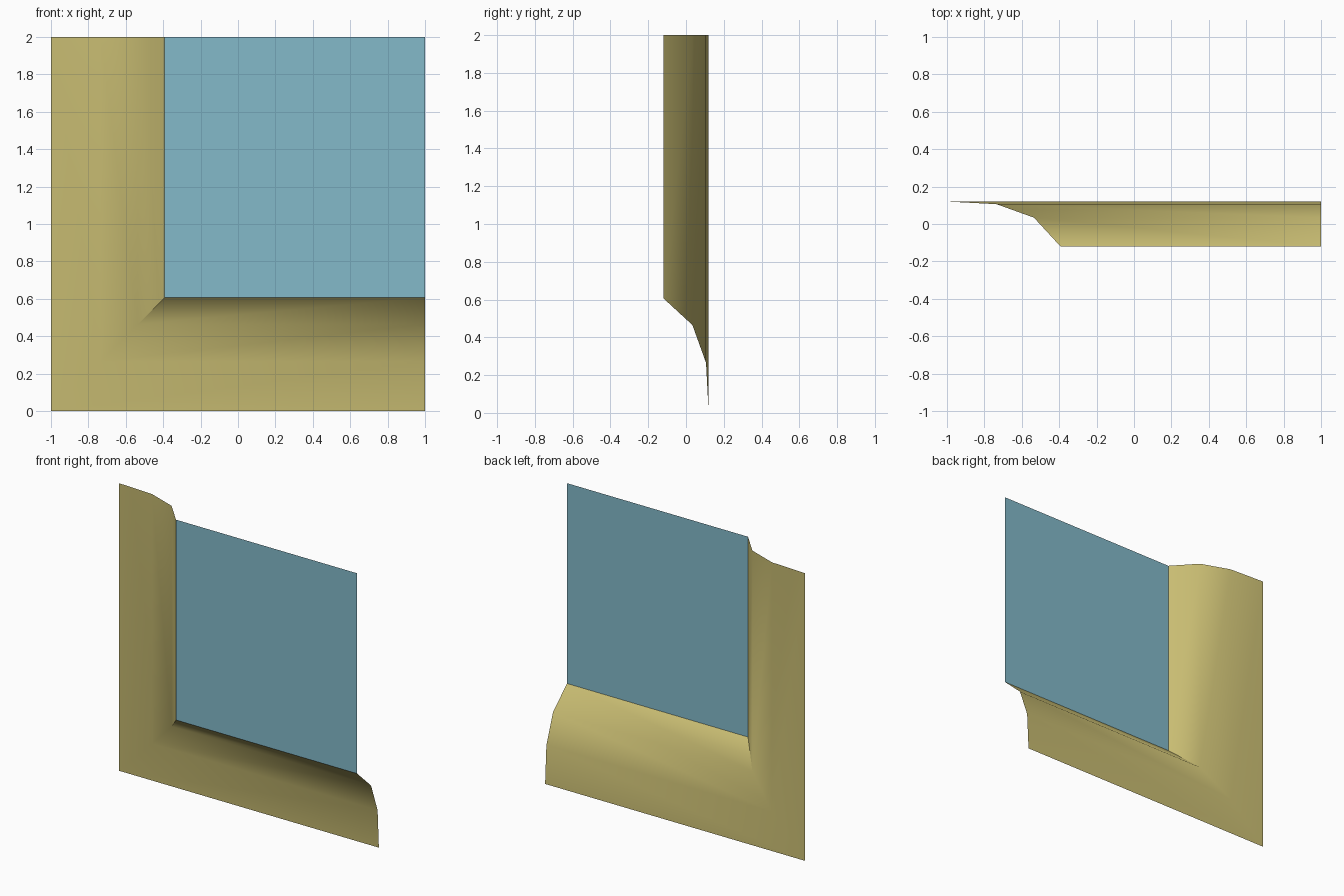
import bpy, bmesh, math

if "Cube" in bpy.data.objects:
    bpy.data.objects.remove(bpy.data.objects["Cube"])

def material(name, rgb):
    m = bpy.data.materials.new(name)
    m.diffuse_color = (*rgb, 1)
    m.use_nodes = True
    m.node_tree.nodes["Principled BSDF"].inputs["Base Color"].default_value = m.diffuse_color
    return m

def sheet(name, rows, mat):
    """Skin a grid of points with quads facing the front."""
    bm = bmesh.new()
    grid = [[bm.verts.new(p) for p in row] for row in rows]
    for a, b in zip(grid, grid[1:]):
        for i in range(len(a) - 1):
            bm.faces.new((a[i], a[i + 1], b[i + 1], b[i]))
    me = bpy.data.meshes.new(name)
    bm.to_mesh(me)
    bm.free()
    me.materials.append(mat)
    ob = bpy.data.objects.new(name, me)
    bpy.context.collection.objects.link(ob)
    return ob

tan = material("tan frame", (0.578, 0.503, 0.168))
blue = material("blue glass", (0.227, 0.491, 0.591))

# Curved moulding: (distance in from the outer edge, depth), swept in a mitred L
profile = [(0, 0.12), (0.265, 0.106), (0.465, 0.034), (0.607, -0.12)]
frame = sheet("corner_frame",
              [[(d - 1, y, 2), (d - 1, y, d), (1, y, d)] for d, y in profile], tan)
bpy.ops.object.select_all(action='DESELECT')
frame.select_set(True)
bpy.context.view_layer.objects.active = frame
bpy.ops.object.shade_smooth_by_angle(angle=math.radians(35))

# Flat glass pane filling the rest
d, y = profile[-1]
sheet("glass_pane", [[(d - 1, y, 2), (d - 1, y, d)], [(1, y, 2), (1, y, d)]], blue)
